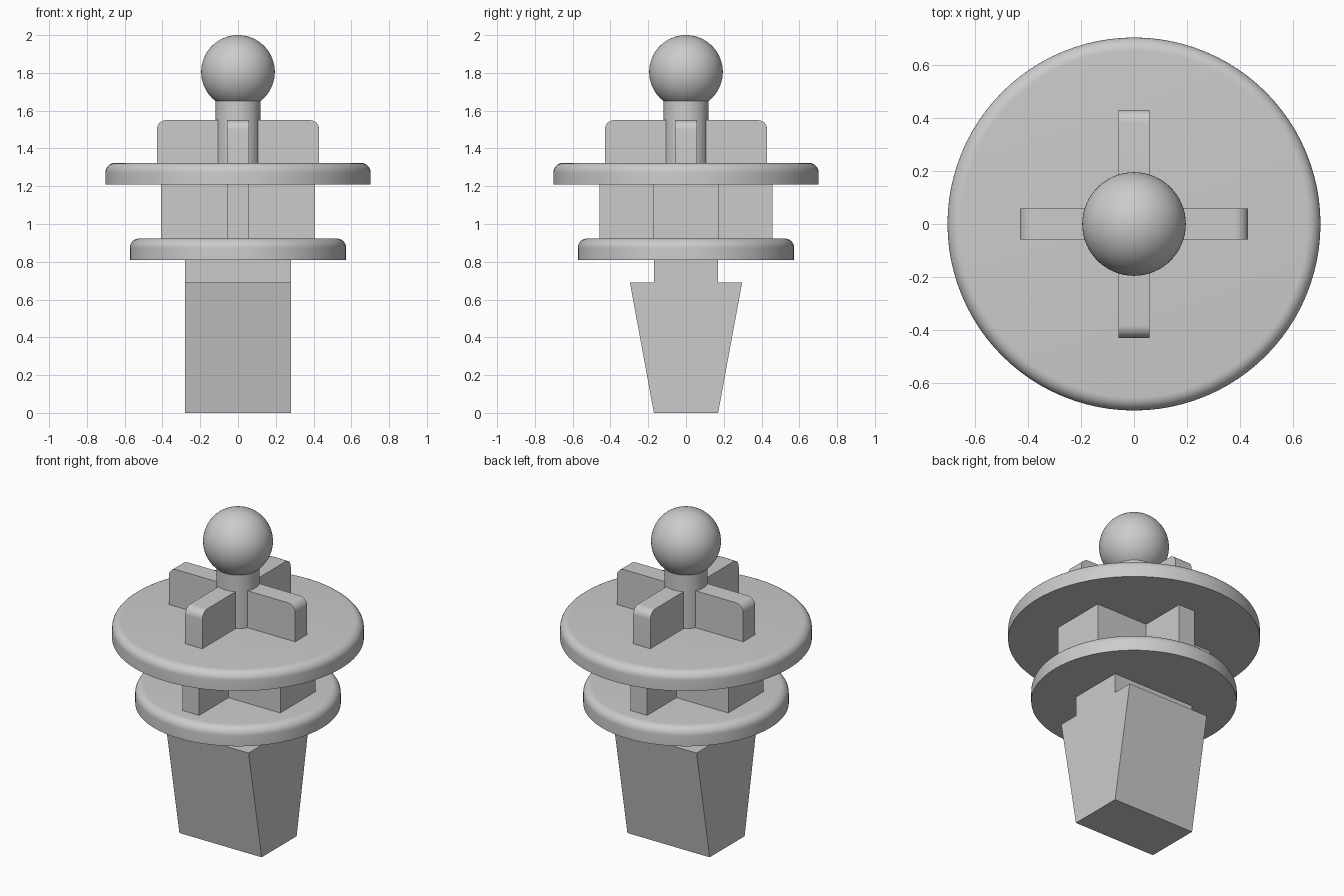
import bpy
import bmesh
from math import cos, sin, pi, radians

if "Cube" in bpy.data.objects:
    bpy.data.objects.remove(bpy.data.objects["Cube"], do_unlink=True)

GREY = (0.6, 0.6, 0.6, 1)
grey = bpy.data.materials.new("light grey plastic")
grey.use_nodes = True
grey.diffuse_color = GREY
grey.node_tree.nodes["Principled BSDF"].inputs["Base Color"].default_value = GREY


def finish(name, bm, smooth=True):
    bmesh.ops.recalc_face_normals(bm, faces=bm.faces)
    mesh = bpy.data.meshes.new(name)
    bm.to_mesh(mesh)
    bm.free()
    mesh.materials.append(grey)
    obj = bpy.data.objects.new(name, mesh)
    bpy.context.collection.objects.link(obj)
    if smooth:
        bpy.ops.object.select_all(action="DESELECT")
        obj.select_set(True)
        bpy.context.view_layer.objects.active = obj
        bpy.ops.object.shade_smooth_by_angle(angle=radians(35))
    return obj


def corner(r, top, fillet, steps=8):
    """Rounded outer top corner, from the side up to the top."""
    arc = [i / steps * pi / 2 for i in range(steps + 1)]
    return [(r - fillet + fillet * cos(a), top - fillet + fillet * sin(a)) for a in arc]


def lathe(name, profile, segments=96):
    """Turn an (r, z) profile around z and cap both ends."""
    bm = bmesh.new()
    rings = [[bm.verts.new((r * cos(2 * pi * i / segments), r * sin(2 * pi * i / segments), z))
              for i in range(segments)] for r, z in profile]
    for low, high in zip(rings, rings[1:]):
        for i in range(segments):
            j = (i + 1) % segments
            bm.faces.new((low[i], low[j], high[j], high[i]))
    bm.faces.new(rings[0])
    bm.faces.new(rings[-1])
    return finish(name, bm)


def extrude(name, outline, half, along="y", smooth=False):
    """Extrude an upright outline symmetrically across its thickness."""
    bm = bmesh.new()
    sides = []
    for t in (-half, half):
        sides.append([bm.verts.new((u, t, z) if along == "x" else (t, u, z)) for u, z in outline])
        bm.faces.new(sides[-1])
    a, b = sides
    for i in range(len(a)):
        j = (i + 1) % len(a)
        bm.faces.new((a[i], a[j], b[j], b[i]))
    return finish(name, bm, smooth)


def block(name, length, half, low, high, along):
    outline = [(-length, low), (length, low), (length, high), (-length, high)]
    return extrude(name, outline, half, along)


# Tapered plug with its narrower neck
extrude("plug_wedge", [(-0.17, 0), (0.17, 0), (0.297, 0.69), (-0.297, 0.69)], 0.28)
block("plug_neck", 0.17, 0.28, 0.69, 0.81, "y")

# Two flanges with rounded upper rims
lathe("lower_flange", [(0.573, 0.81)] + corner(0.573, 0.923, 0.05))
lathe("upper_flange", [(0.702, 1.21)] + corner(0.702, 1.323, 0.05))

# Cross-shaped spacer between the flanges
block("spacer_wide_bar", 0.408, 0.172, 0.923, 1.21, "x")
block("spacer_long_bar", 0.458, 0.056, 0.923, 1.21, "y")

# Crossed ribs with rounded outer corners
for axis in "xy":
    right = corner(0.43, 1.55, 0.05)
    left = [(-u, z) for u, z in reversed(right)]
    outline = [(-0.43, 1.323), (0.43, 1.323)] + right + left
    extrude("rib_along_" + axis, outline, 0.058, axis, smooth=True)

# Round post and ball on top
lathe("post", [(0.12, 1.323), (0.12, 1.66)], 64)
bm = bmesh.new()
bmesh.ops.create_uvsphere(bm, u_segments=64, v_segments=32, radius=0.195)
bmesh.ops.translate(bm, verts=bm.verts, vec=(0, 0, 1.805))
finish("ball", bm)
